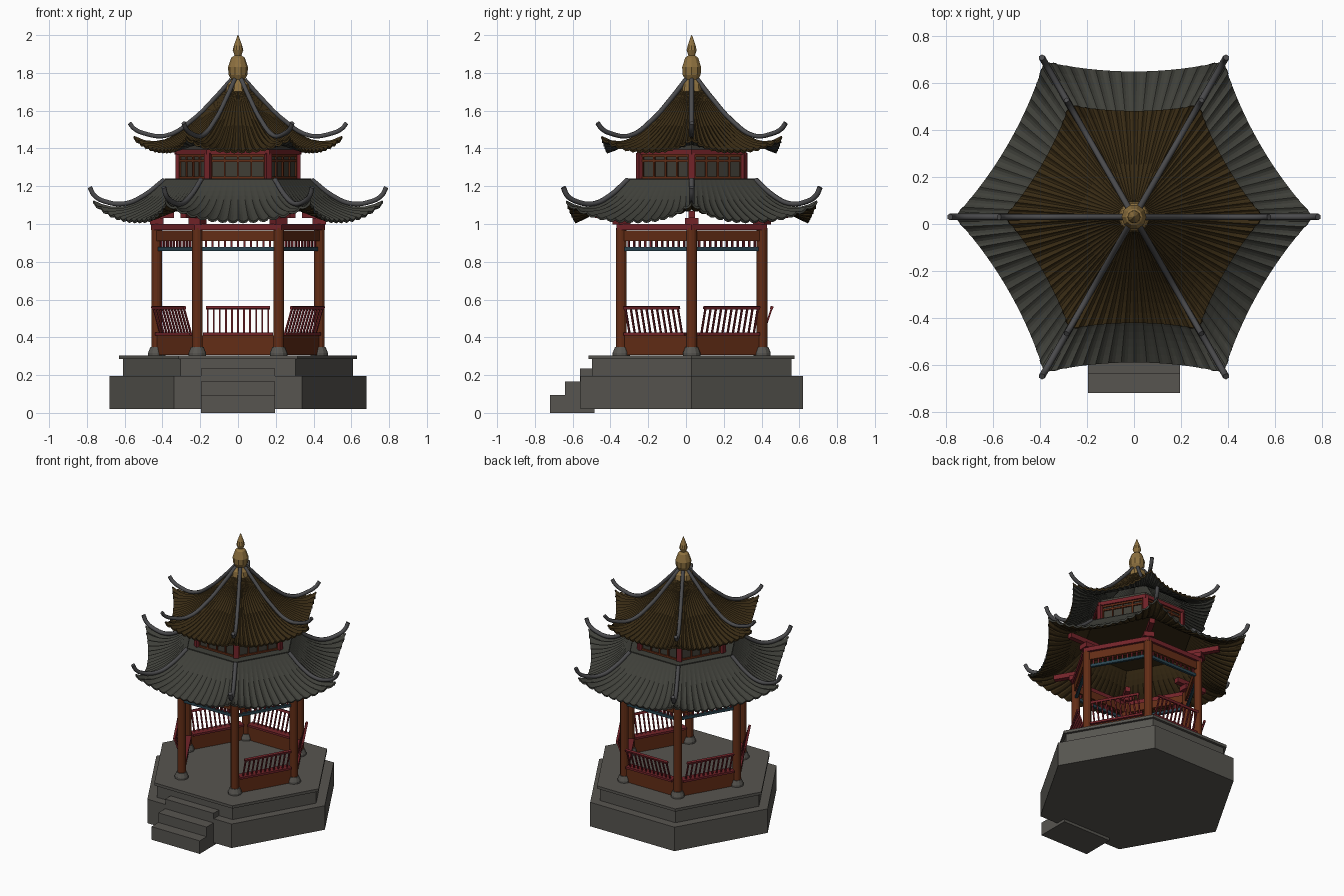
import bpy, bmesh
from math import sin, cos, pi, radians
from mathutils import Matrix, Vector

if "Cube" in bpy.data.objects:
    bpy.data.objects.remove(bpy.data.objects["Cube"])

CY = 0.03            # pavilion axis sits slightly behind the origin
SIDES = range(6)     # side 0 is the open front
A = 0.866            # hexagon apothem / radius


def material(name, *rgb):
    m = bpy.data.materials.new(name)
    m.use_nodes = True
    m.diffuse_color = (*rgb, 1)
    m.node_tree.nodes["Principled BSDF"].inputs["Base Color"].default_value = (*rgb, 1)
    return m


STONE = material("stone", .095, .09, .08)
WOOD = material("brown wood", .125, .026, .008)
RED = material("red paint", .17, .017, .022)
BLUE = material("blue paint", .022, .058, .08)
GREY_TILE = material("grey tile", .05, .051, .042)
BROWN_TILE = material("brown tile", .04, .024, .007)
RIDGE = material("ridge grey", .07, .07, .074)
GOLD = material("gold", .27, .165, .05)
PANE = material("window pane", .05, .047, .036)


def finish(name, bm, *mats, y=CY):
    bmesh.ops.recalc_face_normals(bm, faces=bm.faces)
    me = bpy.data.meshes.new(name)
    bm.to_mesh(me)
    bm.free()
    for m in mats:
        me.materials.append(m)
    ob = bpy.data.objects.new(name, me)
    ob.location.y = y
    bpy.context.collection.objects.link(ob)
    return ob


def boxes(name, mat, items, sides=SIDES, y=CY):
    """Boxes (centre, size, tilt about x) repeated around the hexagon."""
    bm = bmesh.new()
    for k in sides:
        for loc, size, tilt in items:
            m = (Matrix.Rotation(radians(60 * k), 4, 'Z') @ Matrix.Translation(loc)
                 @ Matrix.Rotation(tilt, 4, 'X') @ Matrix.Diagonal((*size, 1)))
            bmesh.ops.create_cube(bm, size=1, matrix=m)
    return finish(name, bm, mat, y=y)


def lathe(name, mat, profile, n, centres=((0, 0),)):
    """Faceted solid of revolution from (radius, z) pairs."""
    bm = bmesh.new()
    for cx, cy in centres:
        rings = [[bm.verts.new((cx + r * cos(2 * pi * i / n), cy + r * sin(2 * pi * i / n), z))
                  for i in range(n)] for r, z in profile]
        for a, b in zip(rings, rings[1:]):
            for i in range(n):
                j = (i + 1) % n
                bm.faces.new((a[i], a[j], b[j], b[i]))
        bm.faces.new(rings[0])
        bm.faces.new(rings[-1])
    return finish(name, bm, mat)


def hexagon(name, mat, r, z0, z1):
    return lathe(name, mat, [(r, z0), (r, z1)], 6)


def spread(n, width):
    return [width * (i / (n - 1) - .5) for i in range(n)]


def cubic(pts, t):
    """Smooth curve through four evenly spaced control points."""
    s, out = 3 * t, Vector((0, 0))
    for i, p in enumerate(pts):
        w = 1
        for j in range(4):
            if j != i:
                w *= (s - j) / (i - j)
        out += Vector(p) * w
    return out


def roof(name, corner, middle, tiles, top, under):
    """Six concave, upswept faces with sagging tile channels."""
    bm = bmesh.new()
    sub, rows = 4, 10
    cols = tiles * sub
    for k in SIDES:
        rot = Matrix.Rotation(radians(60 * k), 3, 'Z')
        grid = []
        for r in range(rows + 1):
            v = r / rows
            c, m = cubic(corner, v), cubic(middle, v)
            row = []
            for i in range(cols + 1):
                u = 2 * i / cols - 1
                out = m.x + (c.x * A - m.x) * u * u
                z = m.y + (c.y - m.y) * abs(u) ** 2.5
                z -= .014 * v * sin(pi * (i % sub) / sub)
                row.append(bm.verts.new(rot @ Vector((u * c.x / 2, -out, z))))
            grid.append(row)
        for a, b in zip(grid, grid[1:]):
            for i in range(cols):
                bm.faces.new((a[i], b[i], b[i + 1], a[i + 1]))
    bmesh.ops.remove_doubles(bm, verts=bm.verts, dist=.0005)
    ob = finish(name, bm, top, under)
    if sum(p.normal.z for p in ob.data.polygons) < 0:
        ob.data.flip_normals()
    mod = ob.modifiers.new("thickness", 'SOLIDIFY')
    mod.thickness, mod.offset, mod.material_offset = .012, -1, 1
    return ob


def ridges(name, path, radius):
    """Rounded hip ridges along the six corners, ending in upturned tips."""
    cu = bpy.data.curves.new(name, 'CURVE')
    cu.dimensions = '3D'
    cu.bevel_depth, cu.bevel_resolution = radius, 1
    cu.use_fill_caps, cu.resolution_u = True, 5
    for k in SIDES:
        sp = cu.splines.new('BEZIER')
        sp.bezier_points.add(len(path) - 1)
        for bp, (r, z) in zip(sp.bezier_points, path):
            bp.co = (r * cos(k * pi / 3), r * sin(k * pi / 3), z)
            bp.handle_left_type = bp.handle_right_type = 'AUTO'
    cu.materials.append(RIDGE)
    ob = bpy.data.objects.new(name, cu)
    ob.location.y = CY
    bpy.context.collection.objects.link(ob)


# Stone platform and steps
hexagon("platform_lower", STONE, .68, .02, .195)
hexagon("platform_upper", STONE, .61, .195, .285)
hexagon("platform_lip", STONE, .63, .285, .305)
for i, (front, top) in enumerate([(-.72, .095), (-.64, .165), (-.56, .235)]):
    base = 0 if i == 0 else top - .07
    boxes(f"step_{i + 1}", STONE, [((0, (front - .485) / 2, (base + top) / 2),
          (.39, -.485 - front, top - base), 0)], [0], y=0)

# Columns on stone feet
posts = [(.43 * cos(k * pi / 3), .43 * sin(k * pi / 3)) for k in SIDES]
lathe("column_feet", STONE, [(.046, .305), (.046, .318), (.034, .348)], 12, posts)
lathe("columns", WOOD, [(.028, .34), (.028, .98)], 12, posts)

# Benches with leaning backrests on the five closed sides
closed = range(1, 6)
boxes("bench_panels", WOOD, [((0, -.372, .358), (.38, .025, .105), 0)], closed)
boxes("bench_seats", RED, [((0, -.372, .417), (.37, .06, .015), 0)], closed)
boxes("backrest_bars", RED, [((x, -.402, .487), (.009, .009, .14), radians(18))
                             for x in spread(11, .32)], closed)
boxes("backrest_rails", RED, [((0, -.424, .557), (.34, .016, .016), radians(18))], closed)

# Beams and hanging fringe between the columns
boxes("ring_beams", RED, [((0, -.384, .985), (.46, .03, .032), 0)])
boxes("tie_beams", WOOD, [((0, -.372, .938), (.39, .03, .056), 0)])
boxes("fringe_bars", RED, [((x, -.372, .895), (.01, .01, .035), 0) for x in spread(11, .34)])
boxes("fringe_rails", BLUE, [((0, -.372, .868), (.39, .018, .02), 0)])

# Brackets carrying the lower eaves, one per corner
bracket = boxes("bracket_blocks", RED, [((0, -.43, 1.015), (.07, .07, .035), 0)])
arms = boxes("corner_arms", RED, [((0, -.46, 1.05), (.035, .24, .035), 0)])
for ob in (bracket, arms):
    ob.rotation_euler.z = radians(30)

# Lower roof
roof("lower_roof", [(.39, 1.235), (.5, 1.14), (.62, 1.092), (.765, 1.125)],
     [(.338, 1.235), (.42, 1.145), (.51, 1.08), (.62, 1.028)], 14, GREY_TILE, BROWN_TILE)
ridges("lower_ridges", [(.39, 1.235), (.5, 1.15), (.6, 1.108), (.7, 1.118), (.76, 1.15), (.785, 1.195)], .014)
hexagon("roof_collar", GREY_TILE, .388, 1.222, 1.24)
hexagon("ceiling", BROWN_TILE, .385, 1.212, 1.222)

# Upper storey with lattice windows
hexagon("upper_wall", PANE, .312, 1.23, 1.42)
boxes("lattice_uprights", WOOD, [((x, -.272, 1.305), (.01, .014, .13), 0) for x in spread(5, .28)])
boxes("lattice_rails", WOOD, [((0, -.272, z), (.29, .016, .012), 0) for z in (1.246, 1.335, 1.362)])
uppers = boxes("upper_posts", RED, [((0, -.313, 1.305), (.036, .036, .14), 0)])
uppers.rotation_euler.z = radians(30)
hexagon("upper_ring_beam", RED, .335, 1.368, 1.395)

# Upper roof
roof("upper_roof", [(.035, 1.755), (.2, 1.58), (.37, 1.455), (.55, 1.467)],
     [(.03, 1.75), (.15, 1.595), (.3, 1.47), (.452, 1.398)], 14, BROWN_TILE, GREY_TILE)
ridges("upper_ridges", [(.035, 1.765), (.12, 1.67), (.24, 1.552), (.38, 1.468),
                        (.49, 1.478), (.55, 1.505), (.575, 1.535)], .013)

# Finial
lathe("finial", GOLD, [(.066, 1.705), (.06, 1.74), (.036, 1.765), (.05, 1.79), (.053, 1.83),
                       (.036, 1.88), (.018, 1.893), (.028, 1.92), (.022, 1.945), (.002, 2)], 10)
